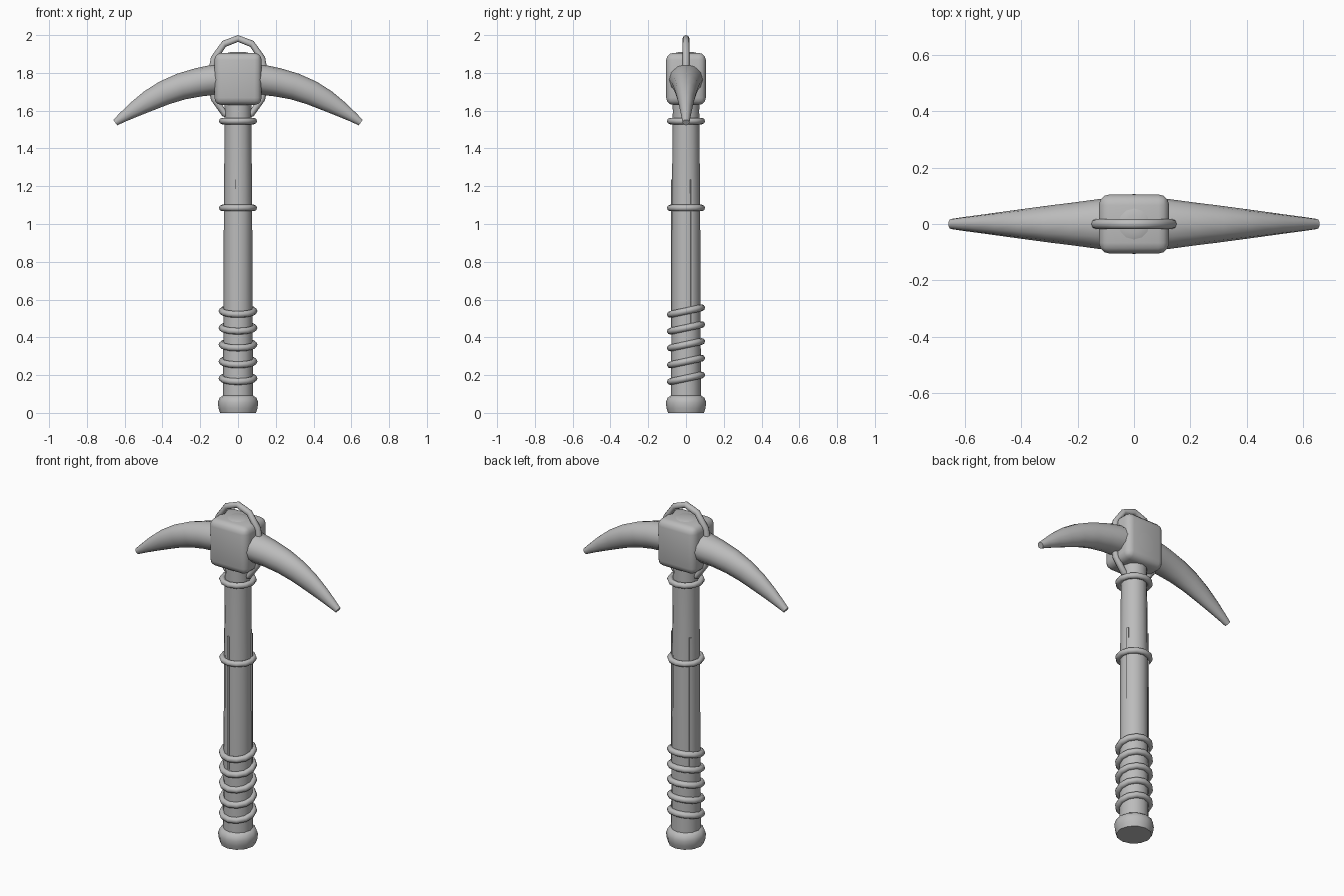
import bpy, bmesh, math
from mathutils import Vector, Matrix

cube = bpy.data.objects.get("Cube")
if cube:
    bpy.data.objects.remove(cube, do_unlink=True)

grey = bpy.data.materials.new("plain_grey")
grey.use_nodes = True
grey.diffuse_color = (0.5, 0.5, 0.5, 1)
grey.node_tree.nodes["Principled BSDF"].inputs["Base Color"].default_value = (0.5, 0.5, 0.5, 1)


def finish(name, bm, angle=50):
    bmesh.ops.recalc_face_normals(bm, faces=bm.faces)
    mesh = bpy.data.meshes.new(name)
    bm.to_mesh(mesh)
    bm.free()
    mesh.materials.append(grey)
    obj = bpy.data.objects.new(name, mesh)
    bpy.context.collection.objects.link(obj)
    bpy.ops.object.select_all(action='DESELECT')
    obj.select_set(True)
    bpy.context.view_layer.objects.active = obj
    bpy.ops.object.shade_smooth_by_angle(angle=math.radians(angle))
    return obj


def section(centre, u, v, ru, rv, sides):
    """Ellipse of points around a centre, spanned by u and v."""
    steps = [math.tau * i / sides for i in range(sides)]
    return [Vector(centre) + u * ru * math.cos(a) + v * rv * math.sin(a) for a in steps]


def loft(name, sections, closed=False):
    bm = bmesh.new()
    rings = [[bm.verts.new(p) for p in s] for s in sections]
    n = len(rings[0])
    pairs = list(zip(rings, rings[1:]))
    if closed:
        pairs.append((rings[-1], rings[0]))
    else:
        bm.faces.new(rings[0])
        bm.faces.new(rings[-1])
    for a, b in pairs:
        for i in range(n):
            j = (i + 1) % n
            bm.faces.new((a[i], a[j], b[j], b[i]))
    return finish(name, bm)


X, Y, Z = Vector((1, 0, 0)), Vector((0, 1, 0)), Vector((0, 0, 1))


def lathe(name, profile, sides=12):
    return loft(name, [section((0, 0, z), X, Y, r, r, sides) for r, z in profile])


def hoop(name, z, rx, rv, tube, up=Z, axis=Y, tilt=0, count=12):
    """Closed tube around an ellipse spanned by X and the up-side axis."""
    turn = Matrix.Rotation(tilt, 3, 'X')
    sections = []
    for i in range(count):
        a = math.tau * i / count
        out = X * math.cos(a) + axis * math.sin(a)
        centre = X * rx * math.cos(a) + axis * rv * math.sin(a)
        ring = section(centre, out, up, tube, tube, 8)
        sections.append([turn @ p + Z * z for p in ring])
    return loft(name, sections, closed=True)


# Handle with a shallow domed top, and the pommel
lathe("handle", [(0.08, 0.06), (0.077, 0.5), (0.075, 1.1), (0.07, 1.6),
                 (0.078, 1.895), (0.06, 1.905), (0.03, 1.911)])
lathe("pommel", [(0.095, 0), (0.103, 0.025), (0.107, 0.055), (0.098, 0.08), (0.08, 0.092)])

# Plain bands and slanted grip wraps
for name, z in (("upper_band", 1.545), ("middle_band", 1.085)):
    hoop(name, z, 0.084, 0.084, 0.017)
for i in range(5):
    hoop(f"grip_wrap_{i + 1}", 0.183 + 0.089 * i, 0.085, 0.085, 0.018, tilt=math.radians(12))

# Thin strips along the shaft
for i in range(3):
    bm = bmesh.new()
    turn = Matrix.Rotation(math.radians(23 + 120 * i), 4, 'Z')
    place = turn @ Matrix.Translation((0.073, 0, 0.845)) @ Matrix.Diagonal((0.012, 0.012, 0.78, 1))
    bmesh.ops.create_cube(bm, size=1, matrix=place)
    finish(f"shaft_strip_{i + 1}", bm, 30)

# Rounded head block
bm = bmesh.new()
bmesh.ops.create_cube(bm, size=1, matrix=Matrix.Translation((0, 0, 1.768)) @ Matrix.Diagonal((0.25, 0.21, 0.276, 1)))
bmesh.ops.bevel(bm, geom=bm.edges[:], offset=0.038, segments=3, profile=0.5, affect='EDGES')
finish("head_block", bm)

# Curved horn, mirrored to the other side: x, z, half height, half depth
path = [(0.05, 1.77, 0.082, 0.095), (0.13, 1.763, 0.08, 0.088), (0.21, 1.75, 0.076, 0.077),
        (0.3, 1.728, 0.071, 0.066), (0.39, 1.694, 0.065, 0.054), (0.47, 1.653, 0.056, 0.043),
        (0.55, 1.605, 0.041, 0.032), (0.61, 1.565, 0.027, 0.024), (0.65, 1.537, 0.018, 0.018)]
sections = []
for i, (x, z, h, d) in enumerate(path):
    a, b = path[max(i - 1, 0)], path[min(i + 1, len(path) - 1)]
    along = Vector((b[0] - a[0], 0, b[1] - a[1])).normalized()
    sections.append(section((x, 0, z), Y, along.cross(Y), d, h, 12))
horns = loft("horns", sections)
horns.modifiers.new("Mirror", 'MIRROR')

# Upright loop around the head
hoop("head_loop", 1.77, 0.147, 0.212, 0.018, up=Y, axis=Z)
